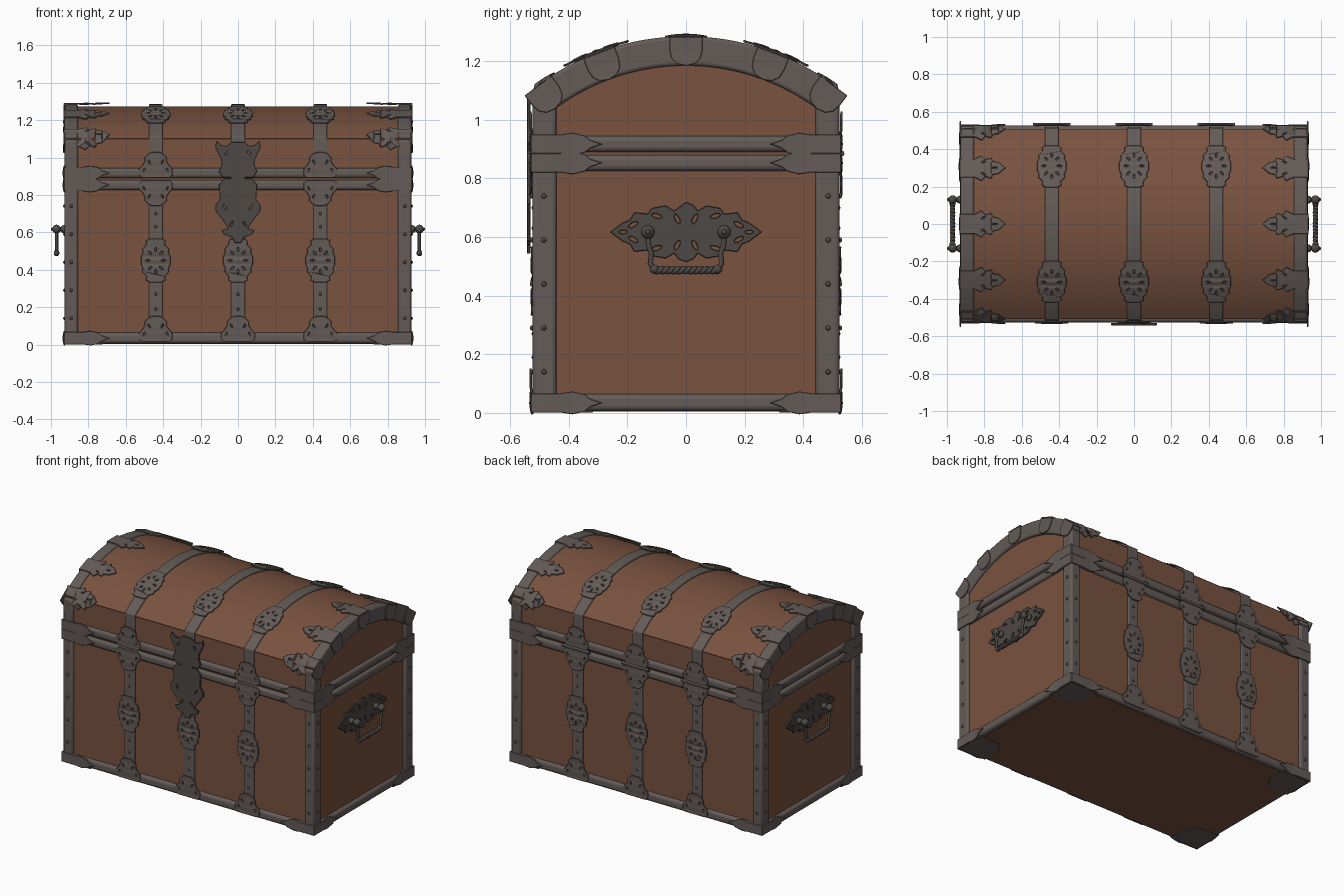
import bpy, bmesh, math
from mathutils import Vector
from math import sin, cos, pi

if "Cube" in bpy.data.objects:
    bpy.data.objects.remove(bpy.data.objects["Cube"], do_unlink=True)


def material(name, colour):
    m = bpy.data.materials.new(name)
    m.use_nodes = True
    m.diffuse_color = (*colour, 1)
    b = m.node_tree.nodes["Principled BSDF"]
    b.inputs["Base Color"].default_value = (*colour, 1)
    b.inputs["Roughness"].default_value = 0.7
    return m


LEATHER = material("brown leather", (0.19, 0.085, 0.05))
IRON = material("grey iron", (0.125, 0.105, 0.097))
DARK = material("dark iron", (0.075, 0.066, 0.06))

HX, HY, R, ZC, EDGE = 0.91, 0.507, 0.84, 0.433, 1.10   # shell and lid arc
S1 = R * math.asin(HY / R)
parts = []


def finish(name, bm, mat, bevel=0.0):
    bmesh.ops.remove_doubles(bm, verts=bm.verts, dist=1e-5)
    bmesh.ops.recalc_face_normals(bm, faces=bm.faces)
    me = bpy.data.meshes.new(name)
    bm.to_mesh(me)
    bm.free()
    me.materials.append(mat)
    ob = bpy.data.objects.new(name, me)
    bpy.context.collection.objects.link(ob)
    if bevel:
        mod = ob.modifiers.new("bevel", "BEVEL")
        mod.width, mod.segments, mod.limit_method = bevel, 3, "ANGLE"
    parts.append(ob)
    return ob


def box(name, x, y, z, mat, bevel=0.0):
    bm = bmesh.new()
    bmesh.ops.create_cube(bm, size=1)
    for v in bm.verts:
        v.co = [lo + (c + 0.5) * (hi - lo) for c, (lo, hi) in zip(v.co, (x, y, z))]
    return finish(name, bm, mat, bevel)


def wrap(x, s, h):
    """Point on the shell: s runs from the lid crest down the front (+) or back (-)."""
    a, k = abs(s), -1 if s >= 0 else 1
    if a <= S1:
        return Vector((x, k * (R + h) * sin(a / R), ZC + (R + h) * cos(a / R)))
    return Vector((x, k * (HY + h), EDGE + S1 - a))


def at_z(z):
    return S1 + EDGE - z


def strip(name, s_end, x0, x1, h0, h1, mat, bevel=0.0):
    """Solid band bent over the lid."""
    bm = bmesh.new()
    n = 32
    stops = [S1 * (2 * i / n - 1) for i in range(n + 1)]
    if s_end > S1:
        stops = [-s_end] + stops + [s_end]
    rows = [[bm.verts.new(wrap(x, s, h)) for x, h in ((x0, h0), (x1, h0), (x1, h1), (x0, h1))]
            for s in stops]
    for a, b in zip(rows, rows[1:]):
        for i in range(4):
            bm.faces.new((a[i], a[i - 1], b[i - 1], b[i]))
    bm.faces.new(rows[0])
    bm.faces.new(rows[-1])
    return finish(name, bm, mat, bevel)


def mirrored(half):
    return half + [(-w, v) for w, v in reversed(half) if w > 0]


def petal(cx, cy, a, b, ang=0.0, n=7):
    return [(cx + a * cos(t) * cos(ang) - b * sin(t) * sin(ang),
             cy + a * cos(t) * sin(ang) + b * sin(t) * cos(ang))
            for t in (2 * pi * i / n for i in range(n))]


def plate(name, outline, holes, place, mat=IRON, thick=0.008, dome=0.0, bevel=0.002):
    """Pierced flat ornament, filled from its outlines and laid on a surface."""
    cu = bpy.data.curves.new(name, "CURVE")
    cu.dimensions, cu.fill_mode = "2D", "BOTH"
    cu.extrude, cu.bevel_depth, cu.bevel_resolution = thick / 2 - bevel, bevel, 0
    for loop in [outline] + holes:
        sp = cu.splines.new("POLY")
        sp.points.add(len(loop) - 1)
        for p, (u, v) in zip(sp.points, loop):
            p.co = (u, v, 0, 1)
        sp.use_cyclic_u = True
    tmp = bpy.data.objects.new(name, cu)
    bpy.context.collection.objects.link(tmp)
    dg = bpy.context.evaluated_depsgraph_get()
    me = bpy.data.meshes.new_from_object(tmp.evaluated_get(dg))
    bm = bmesh.new()
    bm.from_mesh(me)
    bpy.data.objects.remove(tmp, do_unlink=True)
    bpy.data.meshes.remove(me)
    wide = max(abs(u) for u, v in outline)
    for v in bm.verts:
        u, w, h = v.co
        v.co = place(u, w, h + thick / 2 + dome * max(0, 1 - (u / wide) ** 2))
    return finish(name, bm, mat)


def tube(name, pts, radius, mat):
    cu = bpy.data.curves.new(name, "CURVE")
    cu.dimensions, cu.bevel_depth, cu.bevel_resolution, cu.use_fill_caps = "3D", radius, 2, True
    sp = cu.splines.new("POLY")
    sp.points.add(len(pts) - 1)
    for p, c in zip(sp.points, pts):
        p.co = (*c, 1)
    cu.materials.append(mat)
    ob = bpy.data.objects.new(name, cu)
    bpy.context.collection.objects.link(ob)


def bead(name, c, r, mat=IRON):
    bm = bmesh.new()
    bmesh.ops.create_uvsphere(bm, u_segments=10, v_segments=6, radius=r)
    bmesh.ops.translate(bm, verts=bm.verts, vec=Vector(c))
    finish(name, bm, mat)


# Ornament outlines (half width, length)
up = [(0.03, -0.115), (0.05, -0.105), (0.047, -0.085), (0.07, -0.06), (0.066, -0.045), (0.077, -0.02)]
LENS = mirrored(up + [(w, -v) for w, v in reversed(up)])
LENS_HOLES = [petal(0.042 * cos(t), 0.058 * sin(t), 0.014, 0.007, t) for t in (pi * i / 4 for i in range(8))]
CAP = mirrored([(0.07, 0), (0.088, 0.015), (0.088, 0.045), (0.07, 0.065), (0.055, 0.09),
                (0.058, 0.105), (0.04, 0.125), (0.02, 0.135)])
CAP_HOLES = [petal(k * 0.035, 0.085, 0.013, 0.006, k * 1.1) for k in (-1, 1)] + \
            [petal(k * 0.062, 0.042, 0.012, 0.006, k * 2) for k in (-1, 1)]
LEAF = mirrored([(0.05, 0), (0.05, 0.08), (0.068, 0.115), (0.045, 0.135), (0.055, 0.165),
                 (0.035, 0.175), (0.03, 0.205), (0, 0.24)])
LEAF_HOLES = [petal(k * 0.033, 0.125, 0.015, 0.006, k * 1.1) for k in (-1, 1)] + [petal(0, 0.185, 0.006, 0.016)]
SPRIG = mirrored([(0.031, 0), (0.031, 0.1), (0.037, 0.14), (0.028, 0.18), (0.012, 0.2), (0, 0.235)])
TAB = mirrored([(0.055, 0), (0.055, 0.04), (0.048, 0.07), (0.03, 0.088), (0, 0.095)])

# Leather shell
box("chest_body", (-HX, HX), (-HY, HY), (0.02, 0.87), LEATHER)
box("chest_base", (-0.9, 0.9), (-0.5, 0.5), (0.004, 0.03), LEATHER)
box("lid_lower", (-HX, HX), (-HY, HY), (0.875, EDGE), LEATHER)
strip("lid_dome", S1, -HX, HX, -0.25, 0, LEATHER)

# Iron rims
for name, z in (("base_rim", (0.006, 0.065)), ("body_rim", (0.825, 0.88)), ("lid_rim", (0.89, 0.945))):
    box(name, (-0.93, 0.93), (-0.527, 0.527), z, IRON, 0.018)

# Corner posts with rivets, and arched lid ends
for sx in (-1, 1):
    x = sorted((sx * 0.855, sx * 0.927))
    for sy in (-1, 1):
        y = sorted((sy * 0.442, sy * 0.524))
        box("corner_post", x, y, (0.05, 0.84), IRON, 0.014)
        box("lid_corner_post", x, y, (0.93, 1.095), IRON, 0.014)
        for i in range(5):
            z = 0.14 + 0.15 * i
            bead("side_rivet", (sx * 0.927, sy * 0.485, z), 0.009, DARK)
            bead("front_rivet", (sx * 0.892, sy * 0.524, z), 0.009, DARK)
        # Corner sprigs on the rims
        for z in (0.034, 0.853, 0.917):
            plate("corner_sprig", SPRIG, [], lambda u, v, h: Vector((sx * (0.928 - v), sy * (0.521 + h), z + u)), dome=0.006)
            plate("corner_sprig", SPRIG, [], lambda u, v, h: Vector((sx * (0.924 + h), sy * (0.527 - v), z + u)), dome=0.006)
        foot = [(0, 0), (0.2, 0)] + [(0.1 + 0.1 * cos(t), 0.1 + 0.1 * sin(t)) for t in (0, 0.4, 0.8, 1.2, 1.57)] + [(0, 0.2)]
        plate("foot_plate", foot, [], lambda u, v, h: Vector((sx * (0.925 - u), sy * (0.52 - v), 0.009 - h)))
    strip("lid_end_arch", S1, *x, -0.088, 0.012, IRON, 0.012)
    # Leaf straps folded over the lid ends
    for s in (-S1 + 0.01, -0.3, 0, 0.3, S1 - 0.01):
        plate("lid_leaf", LEAF, LEAF_HOLES, lambda u, v, h: wrap(sx * (0.93 - v), s + u, 0.009 + h), dome=0.004)
        a = s / R

        def on_end(u, v, h):
            r = 0.848 - v
            return Vector((sx * (0.924 + h), -r * sin(a) - u * cos(a), ZC + r * cos(a) - u * sin(a)))
        plate("lid_end_tab", TAB, [], on_end, dome=0.004)

# Three straps around the chest
for bx in (-0.44, 0, 0.44):
    strip("lid_strap", at_z(0.93), bx - 0.037, bx + 0.037, -0.01, 0.012, IRON, 0.006)
    for k in (-1, 1):
        y = sorted((k * 0.49, k * 0.519))
        box("body_strap", (bx - 0.037, bx + 0.037), y, (0.05, 0.84), IRON, 0.006)
        for s in (0.31, at_z(0.45)):
            plate("strap_rosette", LENS, LENS_HOLES, lambda u, v, h: wrap(bx + u, k * (s + v), 0.01 + h), dome=0.006)
        for z, d in ((0.015, 1), (0.878, -1), (0.892, 1)):
            plate("strap_cap", CAP, CAP_HOLES, lambda u, v, h: wrap(bx + u, k * at_z(z + d * v), 0.016 + h), dome=0.004)
        for z in (0.19, 0.27, 0.63, 0.7):
            bead("strap_rivet", (bx, k * 0.519, z), 0.008, DARK)
    # Hinge at the back
    tube("hinge_barrel", [(bx - 0.1, 0.53, 0.885), (bx + 0.1, 0.53, 0.885)], 0.011, DARK)

# Front lock and hasp
lock = mirrored([(0.015, -0.34), (0.03, -0.31), (0.075, -0.295), (0.085, -0.275), (0.05, -0.265), (0.065, -0.24),
                 (0.118, -0.17), (0.118, -0.14), (0.095, -0.11), (0.1, -0.03), (0.075, 0)])
plate("lock_plate", lock, [petal(k * 0.07, -0.15, 0.02, 0.007, k) for k in (-1, 1)]
      + [petal(k * 0.035, -0.24, 0.018, 0.007, -k) for k in (-1, 1)],
      lambda u, v, h: Vector((u, -0.53 - h, 0.885 + v)), DARK, 0.012)
hasp = mirrored([(0.08, 0), (0.1, 0.03), (0.085, 0.07), (0.09, 0.1), (0.12, 0.16), (0.115, 0.19),
                 (0.09, 0.17), (0.06, 0.165), (0.035, 0.185)])
plate("lock_hasp", hasp, [petal(k * 0.06, 0.13, 0.018, 0.007, -k) for k in (-1, 1)],
      lambda u, v, h: Vector((u, -0.53 - h, 0.895 + v)), DARK, 0.012)
box("hasp_tongue", (-0.04, 0.04), (-0.542, -0.51), (0.74, 0.97), DARK, 0.006)

# Side handles
quad = [(0, 0.1), (0.025, 0.09), (0.04, 0.07), (0.07, 0.088), (0.115, 0.08), (0.13, 0.06), (0.175, 0.065),
        (0.19, 0.04), (0.215, 0.03), (0.255, 0)]
half = quad + [(w, -v) for w, v in reversed(quad[:-1])]
pierce = [petal(k * cx, j * cy, 0.02, 0.009, k * j * t) for k in (-1, 1) for j in (-1, 1)
          for cx, cy, t in ((0.18, 0.025, -0.5), (0.1, 0.055, 0.3), (0.03, 0.045, 1.1))]
pierce += [petal(k * 0.215, 0, 0.016, 0.008) for k in (-1, 1)]
for sx in (-1, 1):
    plate("handle_plate", mirrored(half)[:-1], pierce,
          lambda u, v, h: Vector((sx * (0.908 + h), u, 0.617 + v)), DARK, 0.012)
    for k in (-1, 1):
        y = k * 0.13
        tube("handle_post", [(sx * 0.9, y, 0.617), (sx * 0.985, y, 0.617)], 0.012, DARK)
        for x, r in ((0.93, 0.022), (0.97, 0.024), (0.992, 0.009)):
            bead("handle_knob", (sx * x, y, 0.617), r, DARK)
        tube("handle_arm", [(sx * 0.97, k * w, z) for w, z in
                            ((0.13, 0.61), (0.128, 0.57), (0.118, 0.545), (0.122, 0.51), (0.108, 0.487))], 0.009, DARK)
        bead("handle_bead", (sx * 0.97, k * 0.108, 0.49), 0.016, DARK)
        # Twisted grip strand
        tube("handle_grip", [(sx * 0.97 + 0.007 * k * cos(i * 0.6), -0.108 + 0.0036 * i, 0.487 + 0.007 * k * sin(i * 0.6))
                             for i in range(61)], 0.008, DARK)

# Smooth rounded surfaces, keep hard edges
bpy.ops.object.select_all(action="DESELECT")
for ob in parts:
    ob.select_set(True)
bpy.context.view_layer.objects.active = parts[0]
bpy.ops.object.shade_smooth_by_angle(angle=math.radians(35))
